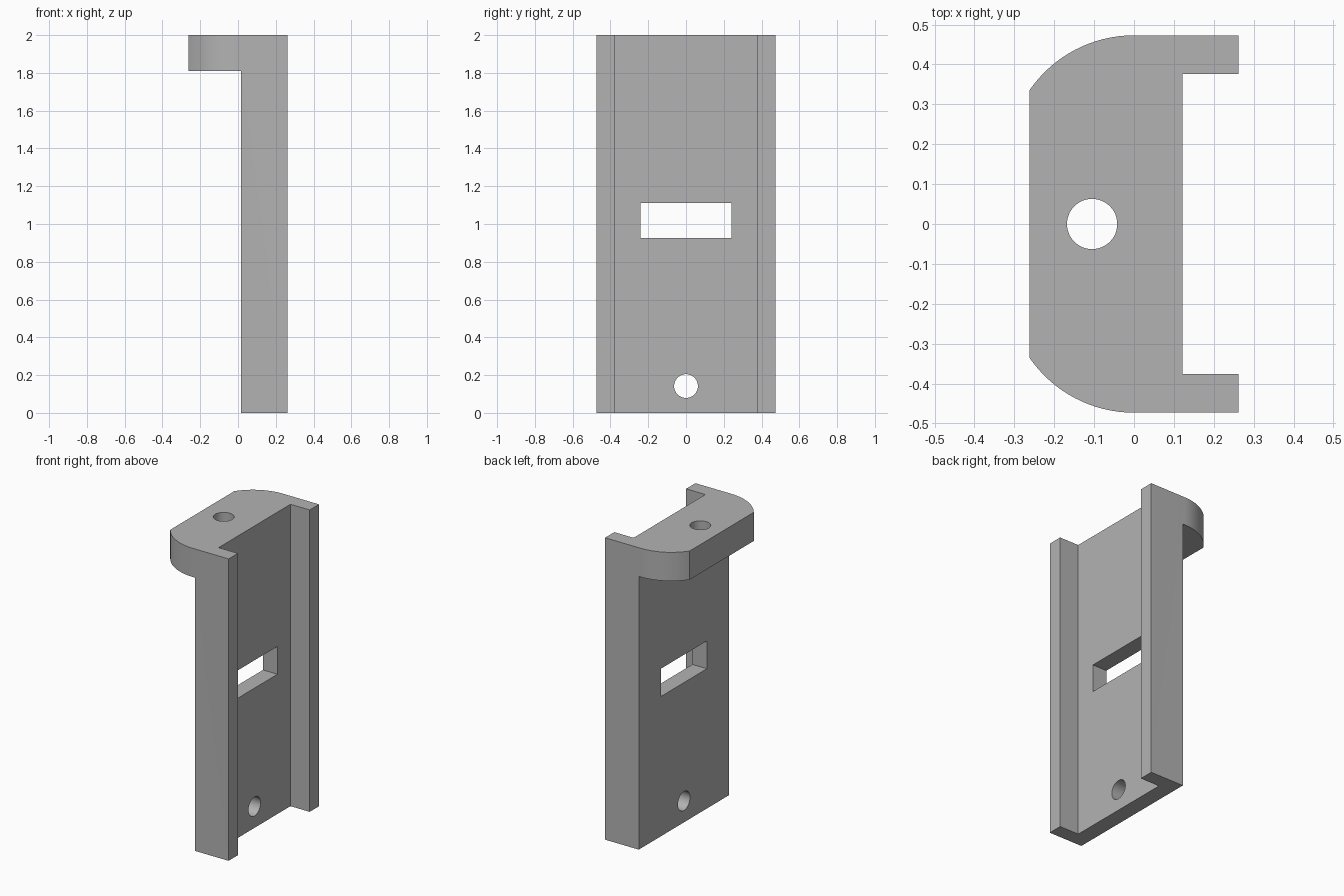
import bpy, bmesh, math
from mathutils import Matrix, Vector

cube = bpy.data.objects.get("Cube")
if cube:
    bpy.data.objects.remove(cube, do_unlink=True)

grey = bpy.data.materials.new("plain grey")
grey.use_nodes = True
GREY = (0.45, 0.45, 0.45, 1)
grey.diffuse_color = GREY
grey.node_tree.nodes["Principled BSDF"].inputs["Base Color"].default_value = GREY

HEIGHT, HALF_W, X_MAX = 2.0, 0.473, 0.262
HEAD_BOTTOM, PLATE_BACK, PLATE_FRONT, FLANGE_IN = 1.81, 0.015, 0.121, 0.376


def make_object(name, bm):
    bmesh.ops.recalc_face_normals(bm, faces=bm.faces)
    mesh = bpy.data.meshes.new(name)
    bm.to_mesh(mesh)
    bm.free()
    mesh.materials.append(grey)
    obj = bpy.data.objects.new(name, mesh)
    bpy.context.collection.objects.link(obj)
    return obj


def box(name, lo, hi):
    lo, hi = Vector(lo), Vector(hi)
    bm = bmesh.new()
    bmesh.ops.create_cube(bm, size=1, matrix=Matrix.Translation((lo + hi) / 2) @ Matrix.Diagonal((*(hi - lo), 1)))
    return make_object(name, bm)


def cylinder(name, centre, radius, depth, axis):
    bm = bmesh.new()
    turn = Vector((0, 0, 1)).rotation_difference(Vector(axis)).to_matrix().to_4x4()
    bmesh.ops.create_cone(bm, cap_ends=True, segments=48, radius1=radius, radius2=radius,
                          depth=depth, matrix=Matrix.Translation(centre) @ turn)
    return make_object(name, bm)


# Plan outline: flange, inner channel, rounded head; mirrored across y
radius = 0.318
sweep = math.asin(X_MAX / radius)
half = [(PLATE_FRONT, FLANGE_IN), (X_MAX, FLANGE_IN), (X_MAX, HALF_W)]
for i in range(17):
    a = sweep * i / 16
    half.append((-radius * math.sin(a), HALF_W - radius + radius * math.cos(a)))
outline = half + [(x, -y) for x, y in reversed(half)]

bm = bmesh.new()
base = bm.faces.new([bm.verts.new((x, y, 0)) for x, y in outline])
top = bmesh.ops.extrude_face_region(bm, geom=[base])["geom"]
bmesh.ops.translate(bm, vec=(0, 0, HEIGHT), verts=[v for v in top if isinstance(v, bmesh.types.BMVert)])
bracket = make_object("bracket", bm)

# Space under the head, slot and the two screw holes
cutters = [
    box("under_head_cutter", (-1, -1, -1), (PLATE_BACK, 1, HEAD_BOTTOM)),
    box("slot_cutter", (-0.5, -0.24, 0.926), (0.5, 0.24, 1.11)),
    cylinder("plate_hole_cutter", (0.07, 0, 0.142), 0.063, 0.5, (1, 0, 0)),
    cylinder("head_hole_cutter", (-0.105, 0, 1.9), 0.063, 0.6, (0, 0, 1)),
]
bpy.context.view_layer.objects.active = bracket
for cutter in cutters:
    mod = bracket.modifiers.new(cutter.name, "BOOLEAN")
    mod.operation = "DIFFERENCE"
    mod.solver = "EXACT"
    mod.object = cutter
    bpy.ops.object.modifier_apply(modifier=mod.name)
    bpy.data.objects.remove(cutter, do_unlink=True)

# Smooth curved walls, sharp edges
bpy.ops.object.select_all(action="DESELECT")
bracket.select_set(True)
bpy.ops.object.shade_smooth_by_angle(angle=math.radians(30))
